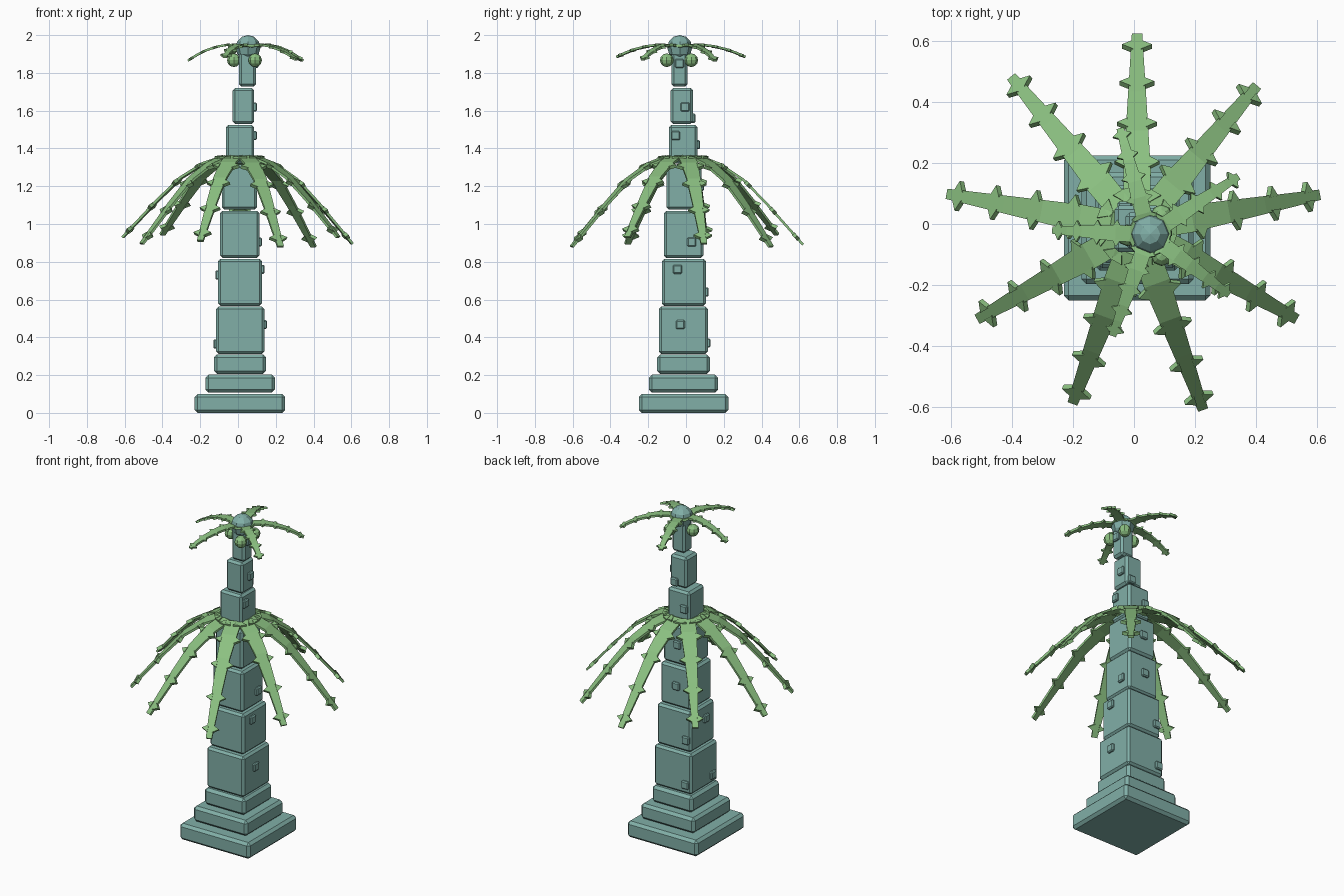
import bpy, bmesh, math
from mathutils import Vector

if "Cube" in bpy.data.objects:
    bpy.data.objects.remove(bpy.data.objects["Cube"])


def material(name, rgb):
    m = bpy.data.materials.new(name)
    m.diffuse_color = (*rgb, 1)
    m.use_nodes = True
    m.node_tree.nodes["Principled BSDF"].inputs["Base Color"].default_value = m.diffuse_color
    return m


TEAL = material("teal_bark", (0.22, 0.43, 0.39))
GREEN = material("leaf_green", (0.26, 0.53, 0.22))


def finish(bm, name, mat):
    bmesh.ops.recalc_face_normals(bm, faces=bm.faces)
    me = bpy.data.meshes.new(name)
    bm.to_mesh(me)
    bm.free()
    me.materials.append(mat)
    ob = bpy.data.objects.new(name, me)
    bpy.context.collection.objects.link(ob)
    return ob


def block(name, lo, hi, bevel):
    bm = bmesh.new()
    bmesh.ops.create_cube(bm, size=1)
    for v in bm.verts:
        v.co = [lo[i] + (v.co[i] + 0.5) * (hi[i] - lo[i]) for i in range(3)]
    bmesh.ops.bevel(bm, geom=bm.edges[:], offset=bevel, segments=1, affect='EDGES')
    return finish(bm, name, TEAL)


def ball(name, loc, r, mat, seg=8, rings=6):
    bm = bmesh.new()
    bmesh.ops.create_uvsphere(bm, u_segments=seg, v_segments=rings, radius=r)
    bmesh.ops.translate(bm, verts=bm.verts, vec=loc)
    return finish(bm, name, mat)


def lerp(table, t):
    for (a, p), (b, q) in zip(table, table[1:]):
        if t <= b:
            return p + (q - p) * (t - a) / (b - a)
    return table[-1][1]


def frond(name, centre, tip, top, arch, width, thick, spike):
    """Arched tapering strip with pairs of triangular barbs along its edges."""
    c = Vector((*centre, 0))
    run = Vector((tip[0], tip[1], 0)) - c
    side = Vector((-run.y, run.x, 0)).normalized()

    def at(t):
        p = c + run * t
        p.z = tip[2] + lerp(arch, t) * (top - tip[2])
        return p

    def frame(t):
        d = (at(min(t + 0.05, 1)) - at(max(t - 0.05, 0.05))).normalized()
        return d, d.cross(side)

    bm = bmesh.new()
    rings = []
    for t, _ in arch:
        _, n = frame(t)
        w = lerp(width, t) / 2
        rings.append([bm.verts.new(at(t) + side * w * a + n * thick / 2 * b)
                      for a, b in ((-1, -1), (1, -1), (1, 1), (-1, 1))])
    for r, s in zip(rings, rings[1:]):
        for i in range(4):
            j = (i + 1) % 4
            bm.faces.new((r[i], r[j], s[j], s[i]))
    bm.faces.new(rings[0])
    bm.faces.new(rings[-1])
    # barbs
    for t in (0.17, 0.34, 0.54, 0.75, 0.94):
        d, n = frame(t)
        w = lerp(width, t) / 2
        for s in (-1, 1):
            root = at(t) + side * s * (w - 0.006)
            a, b = ([bm.verts.new(p + n * k * spike * 0.27) for p in
                     (root - d * spike * 0.6, root + d * spike * 0.6,
                      root + side * s * spike)] for k in (-1, 1))
            bm.faces.new(a)
            bm.faces.new(b)
            for i in range(3):
                j = (i + 1) % 3
                bm.faces.new((a[i], a[j], b[j], b[i]))
    return finish(bm, name, GREEN)


# stepped base and trunk: x0, x1, y0, y1, z0, z1
TRUNK = [
    (-.23, .25, -.25, .225, 0, .10),
    (-.172, .195, -.197, .17, .107, .202),
    (-.128, .149, -.153, .127, .207, .309),
    (-.117, .139, -.144, .116, .313, .562),
    (-.106, .127, -.128, .106, .567, .815),
    (-.095, .113, -.117, .092, .82, 1.07),
    (-.086, .101, -.104, .081, 1.077, 1.315),
    (-.064, .086, -.091, .06, 1.32, 1.525),
    (-.028, .086, -.081, .037, 1.53, 1.72),
    (.006, .095, -.076, .007, 1.727, 1.93),
]
for i, (x0, x1, y0, y1, z0, z1) in enumerate(TRUNK):
    block(f"{'base_step' if i < 3 else 'trunk_block'}_{i}", (x0, y0, z0), (x1, y1, z1),
          0.016 if i < 3 else 0.013)

# bark knobs: side of trunk, position along that side, height
KNOBS = [("+x", -.03, .467), ("+x", -.045, .76), ("+x", .03, .905), ("+x", -.055, 1.468),
         ("+x", -.005, 1.62), ("+x", -.035, 1.85),
         ("+y", -.08, .37), ("+y", -.075, .64), ("+y", 0, .95), ("+y", 0, 1.2),
         ("+y", -.03, 1.42), ("+y", .05, 1.56),
         ("-x", -.09, .365), ("-x", -.04, .73)]
for i, (face, u, z) in enumerate(KNOBS):
    x0, x1, y0, y1, *_ = next(b for b in TRUNK if b[4] <= z <= b[5])
    p = {"+x": (x1, u), "-x": (x0, u), "+y": (u, y1)}[face]
    c = Vector((*p, z))
    h = Vector((.014, .024, .024)) if "x" in face else Vector((.024, .014, .024))
    block(f"bark_knob_{i}", c - h, c + h, 0.006)

# large lower crown
BIG_ARCH = [(.05, .95), (.14, 1), (.3, .92), (.5, .74), (.7, .46), (.85, .23), (1, 0)]
BIG_W = [(.05, .06), (.18, .1), (.4, .082), (1, .034)]
BIG_TIPS = [(.01, .62, .89), (.40, .45, .88), (.605, .095, .895), (.53, -.31, .93),
            (.225, -.605, .88), (-.2, -.585, .91), (-.51, -.31, .895),
            (-.61, .098, .93), (-.4, .48, .945)]
for i, tip in enumerate(BIG_TIPS):
    frond(f"lower_frond_{i}", (.01, -.015), tip, 1.357, BIG_ARCH, BIG_W, .013, .036)

# small upper crown
TOP_ARCH = [(.05, .75), (.2, .97), (.35, 1), (.5, .9), (.7, .65), (.85, .36), (1, 0)]
TOP_W = [(.05, .04), (.25, .058), (1, .024)]
TOP_TIPS = [(.34, .155, 1.865), (-.045, .312, 1.885), (-.265, -.02, 1.865),
            (-.07, -.365, 1.885), (.31, -.23, 1.87)]
for i, tip in enumerate(TOP_TIPS):
    frond(f"upper_frond_{i}", (.05, -.035), tip, 1.948, TOP_ARCH, TOP_W, .012, .024)

# crown bud and hanging fruit
ball("crown_bud", (.053, -.033, 1.934), .066, TEAL)
for i in range(3):
    a = math.radians(60 + 120 * i)
    ball(f"fruit_{i}", (.053 + .075 * math.cos(a), -.037 + .075 * math.sin(a), 1.867),
         .036, GREEN)
